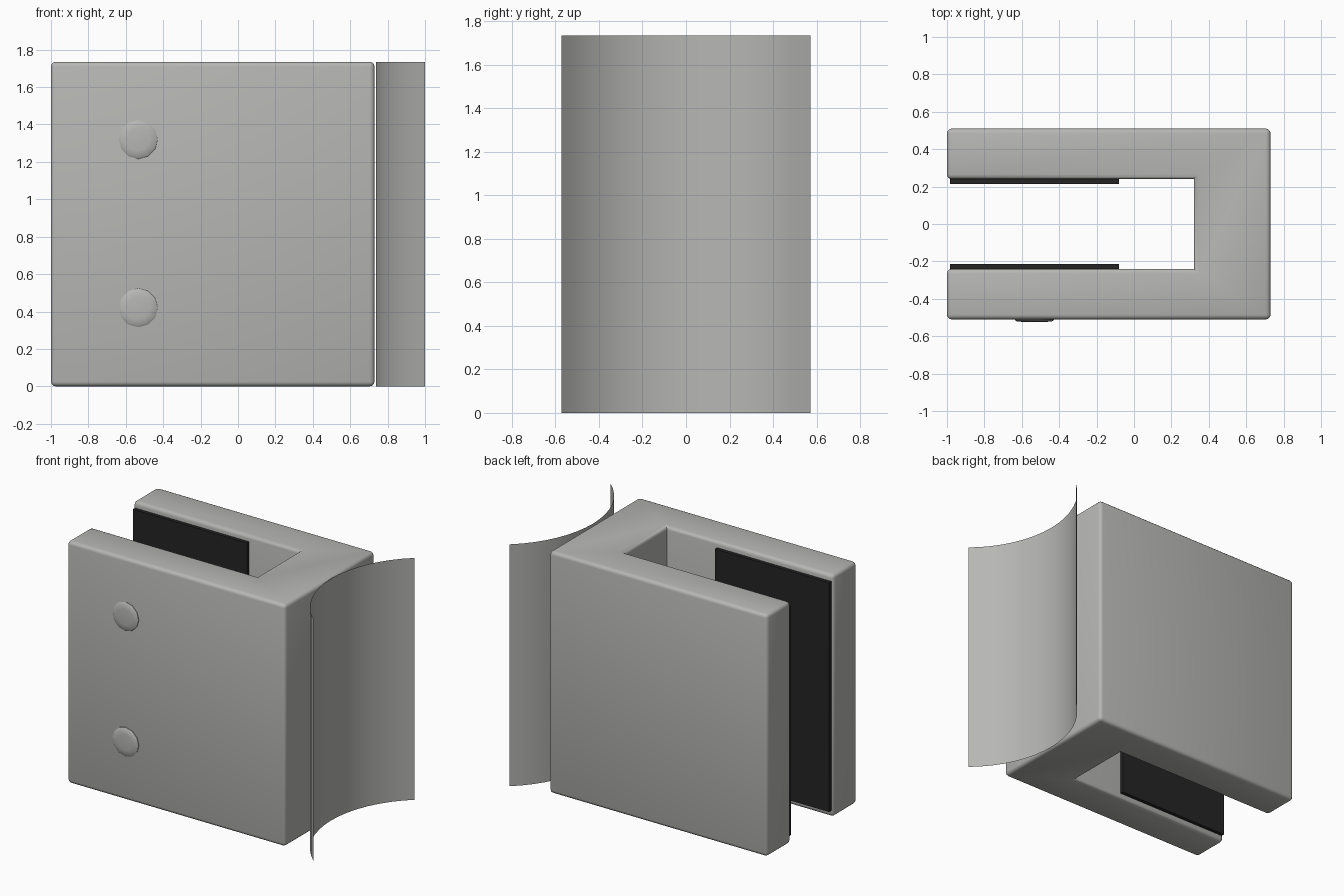
import bpy, bmesh, math

if "Cube" in bpy.data.objects:
    bpy.data.objects.remove(bpy.data.objects["Cube"])

H = 1.735  # overall height


def material(name, rgb):
    m = bpy.data.materials.new(name)
    m.diffuse_color = (*rgb, 1)
    m.use_nodes = True
    m.node_tree.nodes["Principled BSDF"].inputs["Base Color"].default_value = m.diffuse_color
    return m


METAL = material("brushed_metal", (0.47, 0.47, 0.455))
RUBBER = material("black_rubber", (0.018, 0.018, 0.018))


def finish(name, bm, mat, angle=None):
    me = bpy.data.meshes.new(name)
    bm.to_mesh(me)
    bm.free()
    me.materials.append(mat)
    ob = bpy.data.objects.new(name, me)
    bpy.context.collection.objects.link(ob)
    if angle:
        bpy.ops.object.select_all(action='DESELECT')
        ob.select_set(True)
        bpy.context.view_layer.objects.active = ob
        bpy.ops.object.shade_smooth_by_angle(angle=math.radians(angle))
    return ob


# U-shaped clamp body: two jaws joined by a web, outer edges rounded
bm = bmesh.new()
outline = [(-1, -0.51), (0.73, -0.51), (0.73, 0.51), (-1, 0.51),
           (-1, 0.24), (0.32, 0.24), (0.32, -0.24), (-1, -0.24)]
face = bm.faces.new([bm.verts.new((x, y, 0)) for x, y in outline])
ext = bmesh.ops.extrude_face_region(bm, geom=[face])
for v in ext["geom"]:
    if isinstance(v, bmesh.types.BMVert):
        v.co.z = H
bmesh.ops.recalc_face_normals(bm, faces=bm.faces)
edges = [e for e in bm.edges if e.is_convex and e.calc_face_angle() > 0.5]
bmesh.ops.bevel(bm, geom=edges, offset=0.025, segments=3, profile=0.5,
                affect='EDGES', clamp_overlap=True)
finish("clamp_body", bm, METAL, 40)

# Rubber pads lining the inside of both jaws
for side, label in ((-1, "front"), (1, "back")):
    bm = bmesh.new()
    bmesh.ops.create_cube(bm, size=1)
    for v in bm.verts:
        v.co.x = -0.5325 + v.co.x * 0.905
        v.co.y = side * 0.229 + v.co.y * 0.028
        v.co.z = H / 2 + v.co.z * 1.645
    finish(label + "_rubber_pad", bm, RUBBER)

# Low domed screw caps on the front jaw
for z, label in ((0.42, "lower"), (1.32, "upper")):
    bm = bmesh.new()
    rings = []
    for r, y in ((0.104, -0.50), (0.104, -0.514), (0.095, -0.52), (0.06, -0.524)):
        rings.append([bm.verts.new((-0.533 + r * math.cos(math.tau * i / 12), y,
                                    z + r * math.sin(math.tau * i / 12)))
                      for i in range(12)])
    for a, b in zip(rings, rings[1:]):
        for i in range(12):
            j = (i + 1) % 12
            bm.faces.new((a[i], a[j], b[j], b[i]))
    bm.faces.new(rings[-1])
    bm.faces.new(rings[0][::-1])
    bmesh.ops.recalc_face_normals(bm, faces=bm.faces)
    finish(label + "_screw_cap", bm, METAL, 50)

# Thin curved post surface behind the web, hollow side towards +x
bm = bmesh.new()
half, sag, n = 0.573, 0.262, 16
R = (half ** 2 + sag ** 2) / (2 * sag)
cx = 1.0 - sag + R
span = math.asin(half / R)
cols = []
for i in range(n + 1):
    t = span * (2 * i / n - 1)
    x, y = cx - R * math.cos(t), R * math.sin(t)
    cols.append((bm.verts.new((x, y, 0)), bm.verts.new((x, y, H))))
for a, b in zip(cols, cols[1:]):
    bm.faces.new((a[0], b[0], b[1], a[1]))
finish("curved_mounting_plate", bm, METAL, 40)
